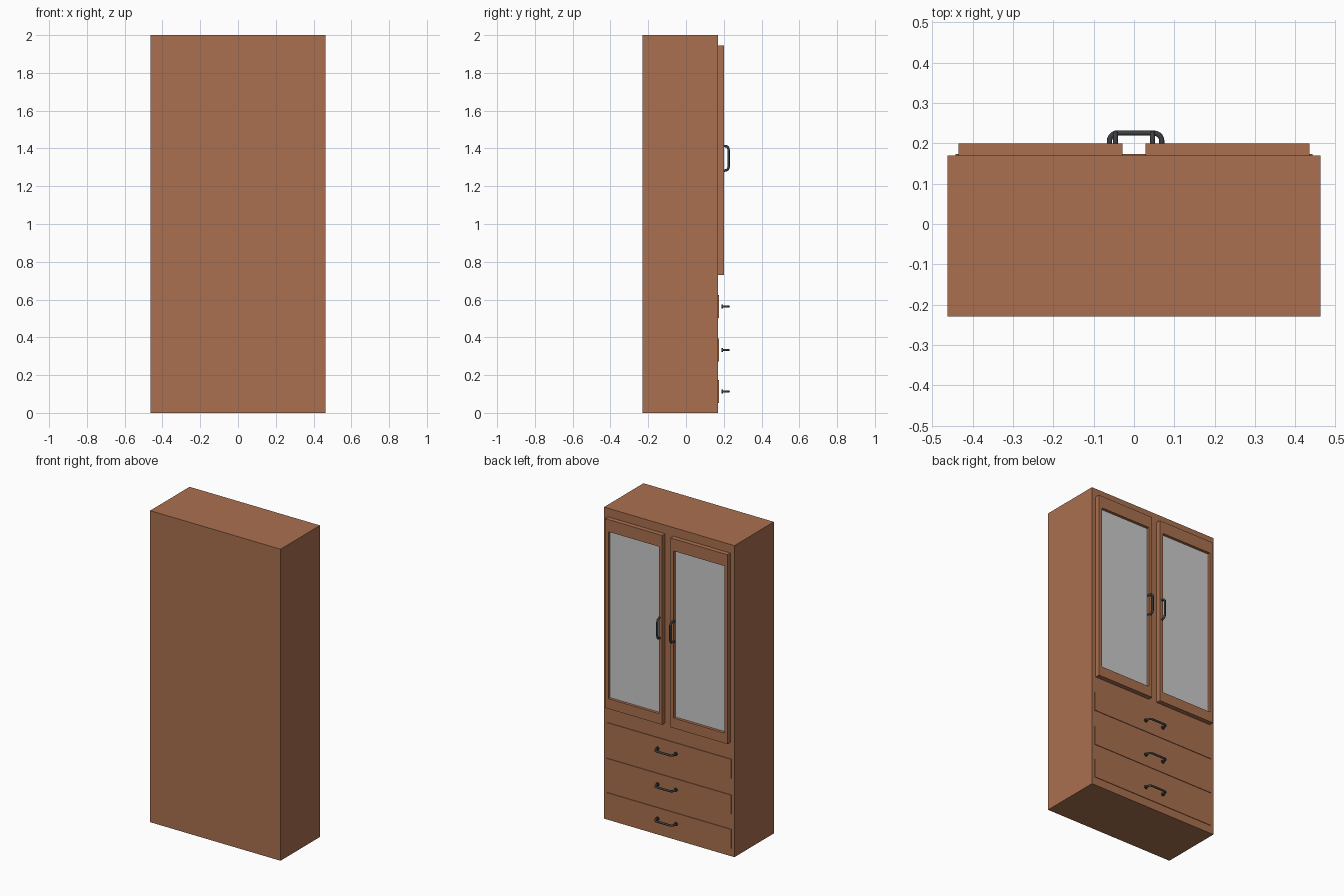
import bpy
import bmesh
import math
from mathutils import Matrix, Vector

cube = bpy.data.objects.get("Cube")
if cube:
    bpy.data.objects.remove(cube, do_unlink=True)


def material(name, rgb):
    mat = bpy.data.materials.new(name)
    mat.use_nodes = True
    color = (*rgb, 1.0)
    mat.diffuse_color = color
    mat.node_tree.nodes["Principled BSDF"].inputs["Base Color"].default_value = color
    return mat


WOOD = material("brown_wood", (0.40, 0.16, 0.078))
GLASS = material("grey_glass", (0.60, 0.60, 0.60))
METAL = material("dark_metal", (0.045, 0.048, 0.053))


def add_object(name, bm, *mats):
    mesh = bpy.data.meshes.new(name)
    bm.to_mesh(mesh)
    bm.free()
    for mat in mats:
        mesh.materials.append(mat)
    ob = bpy.data.objects.new(name, mesh)
    bpy.context.collection.objects.link(ob)
    return ob


def box_bmesh(x, y, z):
    """Box from (low, high) pairs."""
    bm = bmesh.new()
    bmesh.ops.create_cube(bm, size=1)
    for v in bm.verts:
        v.co = [pair[c > 0] for pair, c in zip((x, y, z), v.co)]
    return bm


def door(name, x, opening_x):
    """Slab with a glass panel recessed into its +y face."""
    bm = box_bmesh(x, (0.17, 0.20), (0.73, 1.945))
    face = max(bm.faces, key=lambda f: f.normal.y)
    bmesh.ops.inset_region(bm, faces=[face], thickness=0.02)
    mid = face.calc_center_median()
    for v in face.verts:
        v.co.x = opening_x[v.co.x > mid.x]
        v.co.z = (0.795, 1.867)[v.co.z > mid.z]
    pane = bmesh.ops.extrude_discrete_faces(bm, faces=[face])["faces"][0]
    bmesh.ops.translate(bm, verts=pane.verts, vec=(0, -0.018, 0))
    pane.material_index = 1
    bmesh.ops.recalc_face_normals(bm, faces=bm.faces)
    return add_object(name, bm, WOOD, GLASS)


def handle_mesh():
    """Bow handle along x, standing out toward +y, with round feet."""
    half, reach, bend, radius = 0.065, 0.0365, 0.02, 0.0065
    corner = []
    for i in range(6):
        a = math.radians(90 * i / 5)
        corner.append((half - bend + bend * math.cos(a),
                       reach - bend + bend * math.sin(a)))
    right = [(half, 0)] + corner
    path = right + [(-px, py) for px, py in reversed(right)]

    curve = bpy.data.curves.new("handle_path", "CURVE")
    curve.dimensions = "3D"
    curve.bevel_depth = radius
    curve.bevel_resolution = 3
    curve.use_fill_caps = True
    spline = curve.splines.new("POLY")
    spline.points.add(len(path) - 1)
    for point, (px, py) in zip(spline.points, path):
        point.co = (px, py, 0, 1)
    temp = bpy.data.objects.new("handle_path", curve)
    bpy.context.collection.objects.link(temp)
    bpy.context.view_layer.update()
    swept = bpy.data.meshes.new_from_object(
        temp.evaluated_get(bpy.context.evaluated_depsgraph_get()))
    bpy.data.objects.remove(temp, do_unlink=True)

    bm = bmesh.new()
    bm.from_mesh(swept)
    for side in (-1, 1):
        place = Matrix.Translation((side * half, 0.003, 0)) @ Matrix.Rotation(math.pi / 2, 4, "X")
        bmesh.ops.create_cone(bm, cap_ends=True, segments=16, radius1=0.011,
                              radius2=0.011, depth=0.008, matrix=place)
    mesh = bpy.data.meshes.new("handle")
    for f in bm.faces:
        f.material_index = 0
    bm.to_mesh(mesh)
    bm.free()
    mesh.materials.clear()
    mesh.materials.append(METAL)
    return mesh


# Cabinet body
add_object("cabinet_body", box_bmesh((-0.463, 0.463), (-0.23, 0.17), (0, 2)), WOOD)

# Glazed doors
door("left_door", (0.029, 0.435), (0.053, 0.412))
door("right_door", (-0.435, -0.029), (-0.412, -0.053))

# Drawer fronts and their handles
HANDLE = handle_mesh()
handles = []


def add_handle(name, location, upright=False):
    ob = bpy.data.objects.new(name, HANDLE)
    ob.location = Vector(location)
    if upright:
        ob.rotation_euler.y = math.pi / 2
    bpy.context.collection.objects.link(ob)
    handles.append(ob)


for label, z in (("bottom", 0.113), ("middle", 0.333), ("top", 0.563)):
    add_object(label + "_drawer_front",
               box_bmesh((-0.443, 0.443), (0.165, 0.174), (z - 0.061, z + 0.061)), WOOD)
    add_handle(label + "_drawer_handle", (0.004, 0.189, z))

# Door handles
for label, x in (("left", 0.046), ("right", -0.046)):
    add_handle(label + "_door_handle", (x, 0.189, 1.348), upright=True)

# Smooth the rounded metal
bpy.ops.object.select_all(action="DESELECT")
handles[0].select_set(True)
bpy.context.view_layer.objects.active = handles[0]
bpy.ops.object.shade_smooth_by_angle(angle=math.radians(40))
